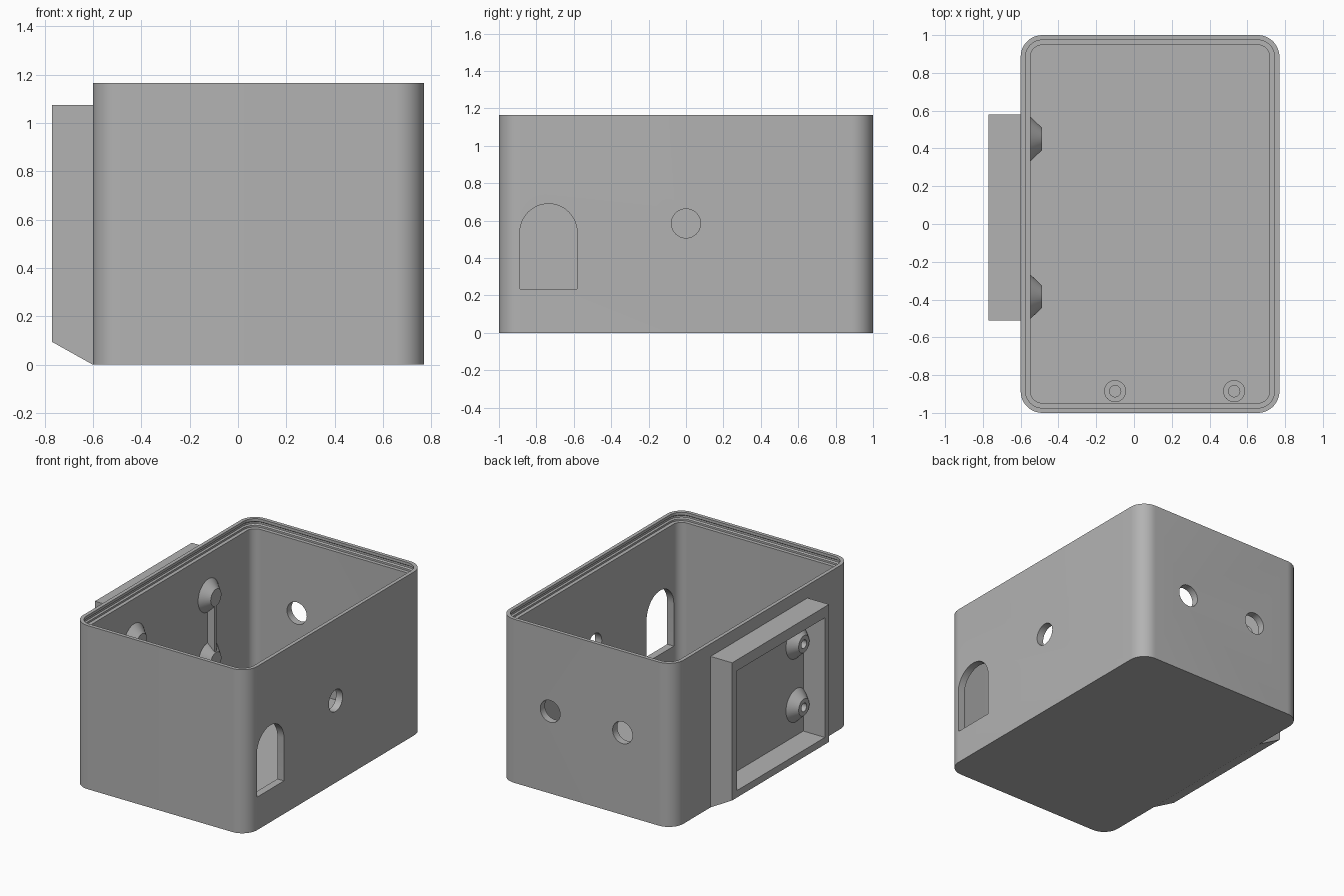
import bpy, bmesh, math
from mathutils import Matrix, Vector

old = bpy.data.objects.get("Cube")
if old:
    bpy.data.objects.remove(old, do_unlink=True)

grey = bpy.data.materials.new("plain grey")
grey.use_nodes = True
grey.diffuse_color = (0.45, 0.45, 0.45, 1)
grey.node_tree.nodes["Principled BSDF"].inputs["Base Color"].default_value = (0.45, 0.45, 0.45, 1)

X0, X1, Y1, TOP = -0.60, 0.77, 1.0, 1.165   # box limits
WALL, RADIUS, MID = 0.052, 0.115, 0.585


def finish(name, bm):
    bmesh.ops.recalc_face_normals(bm, faces=bm.faces)
    mesh = bpy.data.meshes.new(name)
    bm.to_mesh(mesh)
    bm.free()
    mesh.materials.append(grey)
    ob = bpy.data.objects.new(name, mesh)
    bpy.context.collection.objects.link(ob)
    return ob


def loft(name, rings):
    """Skin a list of equal point rings and cap both ends."""
    bm = bmesh.new()
    loops = [[bm.verts.new(p) for p in ring] for ring in rings]
    n = len(loops[0])
    for a, b in zip(loops, loops[1:]):
        for i in range(n):
            j = (i + 1) % n
            bm.faces.new((a[i], a[j], b[j], b[i]))
    bm.faces.new(loops[0])
    bm.faces.new(loops[-1])
    return finish(name, bm)


def rounded_ring(inset, z, steps=12):
    r = RADIUS - inset
    pts = []
    corners = ((X1, Y1), (X0, Y1), (X0, -Y1), (X1, -Y1))
    for k, (cx, cy) in enumerate(corners):
        cx += RADIUS if cx < 0 else -RADIUS
        cy += RADIUS if cy < 0 else -RADIUS
        for i in range(steps + 1):
            a = math.pi / 2 * (k + i / steps)
            pts.append((cx + r * math.cos(a), cy + r * math.sin(a), z))
    return pts


def turned(name, profile, place, axis="Z", sides=40):
    """Revolve (radius, height) pairs about an axis."""
    turn = Vector((0, 0, 1)).rotation_difference(
        {"Z": Vector((0, 0, 1)), "X": Vector((1, 0, 0)),
         "-X": Vector((-1, 0, 0)), "Y": Vector((0, 1, 0))}[axis]).to_matrix().to_4x4()
    m = Matrix.Translation(place) @ turn
    rings = [[m @ Vector((r * math.cos(2 * math.pi * i / sides),
                          r * math.sin(2 * math.pi * i / sides), h))
              for i in range(sides)] for r, h in profile]
    return loft(name, rings)


def block(name, lo, hi):
    return loft(name, [[(lo[0], lo[1], z), (hi[0], lo[1], z),
                        (hi[0], hi[1], z), (lo[0], hi[1], z)] for z in (lo[2], hi[2])])


def cut(ob, cutters):
    for c in cutters:
        mod = ob.modifiers.new("cut", "BOOLEAN")
        mod.operation, mod.solver, mod.object = "DIFFERENCE", "EXACT", c
        bpy.context.view_layer.objects.active = ob
        bpy.ops.object.modifier_apply(modifier=mod.name)
        bpy.data.objects.remove(c, do_unlink=True)


# Open box with a stepped rim and a fine snap groove
shell = loft("box_shell", [rounded_ring(o, z) for o, z in (
    (0, 0), (0, TOP), (0.026, TOP), (0.026, TOP - 0.02), (0.016, TOP - 0.027),
    (0.016, TOP - 0.04), (0.026, TOP - 0.047), (0.026, TOP - 0.06),
    (WALL, TOP - 0.06), (WALL, 0.05))])

# Round holes: one in the left wall, two in the back wall
hole = ((0.078, 0), (0.078, 0.3))
cutters = [turned("hole_cutter", hole, (X1 - 0.15, 0, MID), "X")]
cutters += [turned("hole_cutter", hole, (x, Y1 - 0.15, MID), "Y") for x in (0.37, -0.20)]

# Arched opening in the left wall
ARCH_Y, ARCH_R, SPRING = -0.735, 0.153, 0.537
arch = [(ARCH_Y - ARCH_R, 0.235), (ARCH_Y + ARCH_R, 0.235)]
arch += [(ARCH_Y + ARCH_R * math.cos(math.pi * i / 24),
          SPRING + ARCH_R * math.sin(math.pi * i / 24)) for i in range(25)]
cutters.append(loft("arch_cutter", [[(x, y, z) for y, z in arch]
                                    for x in (X1 - 0.15, X1 + 0.15)]))
cut(shell, cutters)

# Mounting frame with a sloped underside
side = ((X0 + 0.01, 0), (X0, 0), (-0.77, 0.095), (-0.77, 1.075), (X0 + 0.01, 1.075))
frame = loft("mounting_frame", [[(x, y, z) for x, z in side] for y in (-0.51, 0.58)])
cut(frame, [block("recess_cutter", (-0.9, -0.463, 0.145), (-0.5, 0.527, 0.997))])

parts = [shell, frame]
# Conical screw bosses on both faces of the right wall, joined inside by ribs
for y, row in ((0.45, "back"), (-0.385, "front")):
    for z, level in ((0.81, "upper"), (0.36, "lower")):
        parts.append(turned(f"{row}_{level}_inner_boss", ((0.117, 0), (0.06, 0.06)),
                            (X0 + WALL, y, z), "X"))
        parts.append(turned(f"{row}_{level}_outer_boss",
                            ((0.117, 0), (0.06, 0.06), (0.03, 0.06), (0.03, 0.005)),
                            (X0, y, z), "-X"))
    parts.append(block(f"{row}_rib", (X0 + WALL - 0.005, y - 0.01, 0.36),
                       (X0 + WALL + 0.055, y + 0.01, 0.81)))

# Hollow posts on the floor
for x, name in ((-0.10, "right_post"), (0.53, "left_post")):
    parts.append(turned(name, ((0.058, 0.045), (0.058, 0.21), (0.03, 0.21), (0.03, 0.06)),
                        (x, -0.885, 0)))

bpy.ops.object.select_all(action="DESELECT")
for ob in parts:
    ob.select_set(True)
bpy.context.view_layer.objects.active = shell
bpy.ops.object.shade_smooth_by_angle(angle=math.radians(30))
